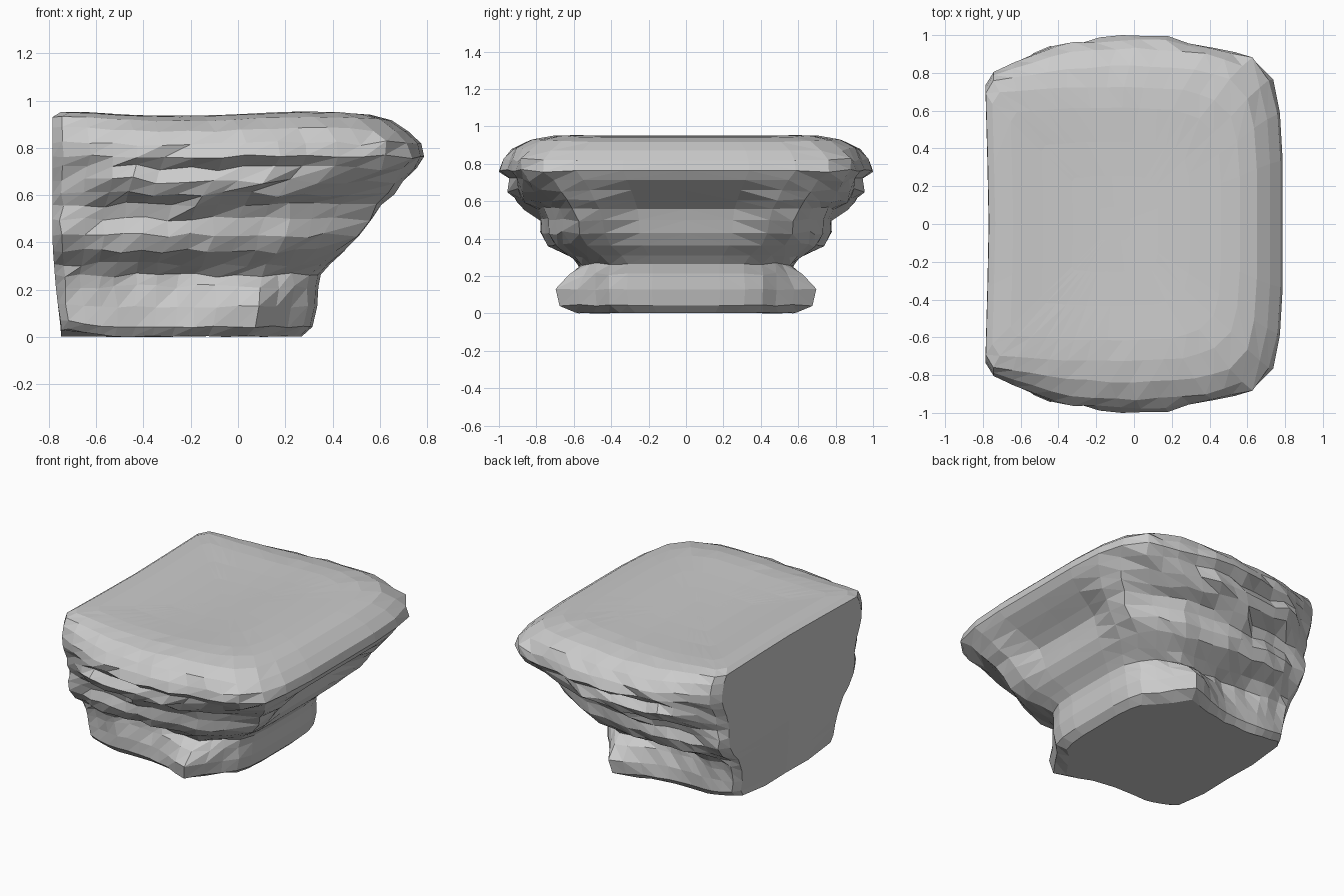
import bpy, bmesh, random
from math import exp
from mathutils import Vector

if "Cube" in bpy.data.objects:
    bpy.data.objects.remove(bpy.data.objects["Cube"])

random.seed(4)

# Rock strata: z, right end x, then half widths from left to right
LEVELS = [
    (.004, .27, .51, .53, .55, .57, .41),
    (.045, .315, .54, .57, .60, .62, .47),
    (.130, .335, .54, .58, .60, .62, .48),
    (.215, .34, .56, .56, .57, .58, .47),
    (.265, .35, .59, .56, .55, .54, .47),
    (.310, .39, .62, .63, .62, .59, .52),
    (.365, .45, .68, .75, .74, .69, .61),
    (.430, .49, .72, .78, .77, .73, .65),
    (.500, .51, .73, .76, .76, .73, .66),
    (.560, .53, .73, .79, .79, .76, .68),
    (.605, .59, .74, .89, .90, .83, .72),
    (.660, .68, .76, .94, .94, .87, .77),
    (.715, .755, .79, .91, .93, .90, .83),
    (.765, .787, .81, .97, 1.0, .94, .89),
    (.820, .775, .81, .96, .98, .93, .88),
    (.880, .72, .79, .91, .93, .90, .84),
    (.925, .65, .76, .82, .84, .82, .77),
    (.945, .56, .70, .72, .73, .71, .66),
]
STOPS = (.04, .28, .53, .77, .90)
SIDE = (.03, .10, .17, .23, .30, .38, .46, .53, .61, .69, .77, .84, .90)

# Local lumps: centre (x, y, z), radius, push direction
BUMPS = [
    ((.06, .62, .12), .13, (.01, .08, 0)),
    ((.53, .54, .55), .15, (.13, .02, 0)),
    ((-.15, .80, .56), .08, (0, .08, 0)),
    ((-.50, .88, .66), .09, (0, .05, .02)),
    ((.12, .92, .67), .09, (0, .04, 0)),
    ((-.28, .94, .72), .07, (0, -.05, 0)),
    ((-.70, .63, .30), .08, (0, -.05, 0)),
    ((-.30, .60, .12), .20, (0, -.04, 0)),
    ((-.75, .53, .00), .12, (.01, 0, .035)),
]


def width(f, ys):
    for i in range(4):
        if f <= STOPS[i + 1]:
            t = (f - STOPS[i]) / (STOPS[i + 1] - STOPS[i])
            return ys[i] + (ys[i + 1] - ys[i]) * t
    return ys[-1]


def top_wave(x):
    """Gentle rise and fall of the top along its length."""
    return .018 * (exp(-((x + .72) / .22) ** 2) + exp(-((x - .28) / .28) ** 2)) - .010


def half_ring(z, xr, ys):
    """Half outline from back-wall centre around to right-end centre."""
    xl = -.755 - .03 * min(1, z / .4) + (.035 if z > .94 else 0)
    pts = [(.012, 0), (.007, .45 * ys[0]), (0, .91 * ys[0])]
    pts += [(f, width(f, ys)) for f in SIDE]
    pts += [(.965, .86 * ys[4]), (.99, .66 * ys[4]), (1, .38 * ys[4]), (1, 0)]
    rough = .011 if .2 < z < .85 else .004
    ring = []
    for i, (f, y) in enumerate(pts):
        v = Vector((xl + (xr - xl) * f, y, z))
        if z > .85:
            v.z += top_wave(v.x)
        for c, r, d in BUMPS:
            v += Vector(d) * exp(-((v - Vector(c)).length / r) ** 2)
        if 2 < i < len(pts) - 3:
            v += Vector([random.uniform(-rough, rough) for _ in range(3)])
            v.y = min(v.y, 1)
        v.z = max(v.z, 0)
        ring.append(v)
    return ring


def full_ring(bm, half):
    mirrored = [Vector((v.x, -v.y, v.z)) for v in half[-2:0:-1]]
    return [bm.verts.new(v) for v in half + mirrored]


def bridge(bm, a, b):
    n = len(a)
    for i in range(n):
        j = (i + 1) % n
        if i < n // 2:
            tris = (a[i], a[j], b[j]), (a[i], b[j], b[i])
        else:
            tris = (a[i], a[j], b[i]), (a[j], b[j], b[i])
        for t in tris:
            bm.faces.new(t)


bm = bmesh.new()
halves = [half_ring(l[0], l[1], l[2:]) for l in LEVELS]

# Gently dished top surface
rim = halves[-1]
for s, z in ((.85, .947), (.6, .942), (.35, .939), (.12, .938)):
    ring = []
    for v in rim:
        x = -.1 + (v.x + .1) * s
        ring.append(Vector((x, v.y * s, z + top_wave(x))))
    halves.append(ring)

rings = [full_ring(bm, h) for h in halves]
for a, b in zip(rings, rings[1:]):
    bridge(bm, a, b)

# Flat base and top centre
bm.faces.new(rings[0])
bm.faces.new(rings[-1])
low = min(v.co.z for v in bm.verts)
for v in bm.verts:
    v.co.z -= low
bmesh.ops.recalc_face_normals(bm, faces=bm.faces)

mesh = bpy.data.meshes.new("rock_ledge")
bm.to_mesh(mesh)
bm.free()
rock = bpy.data.objects.new("rock_ledge", mesh)
bpy.context.collection.objects.link(rock)
